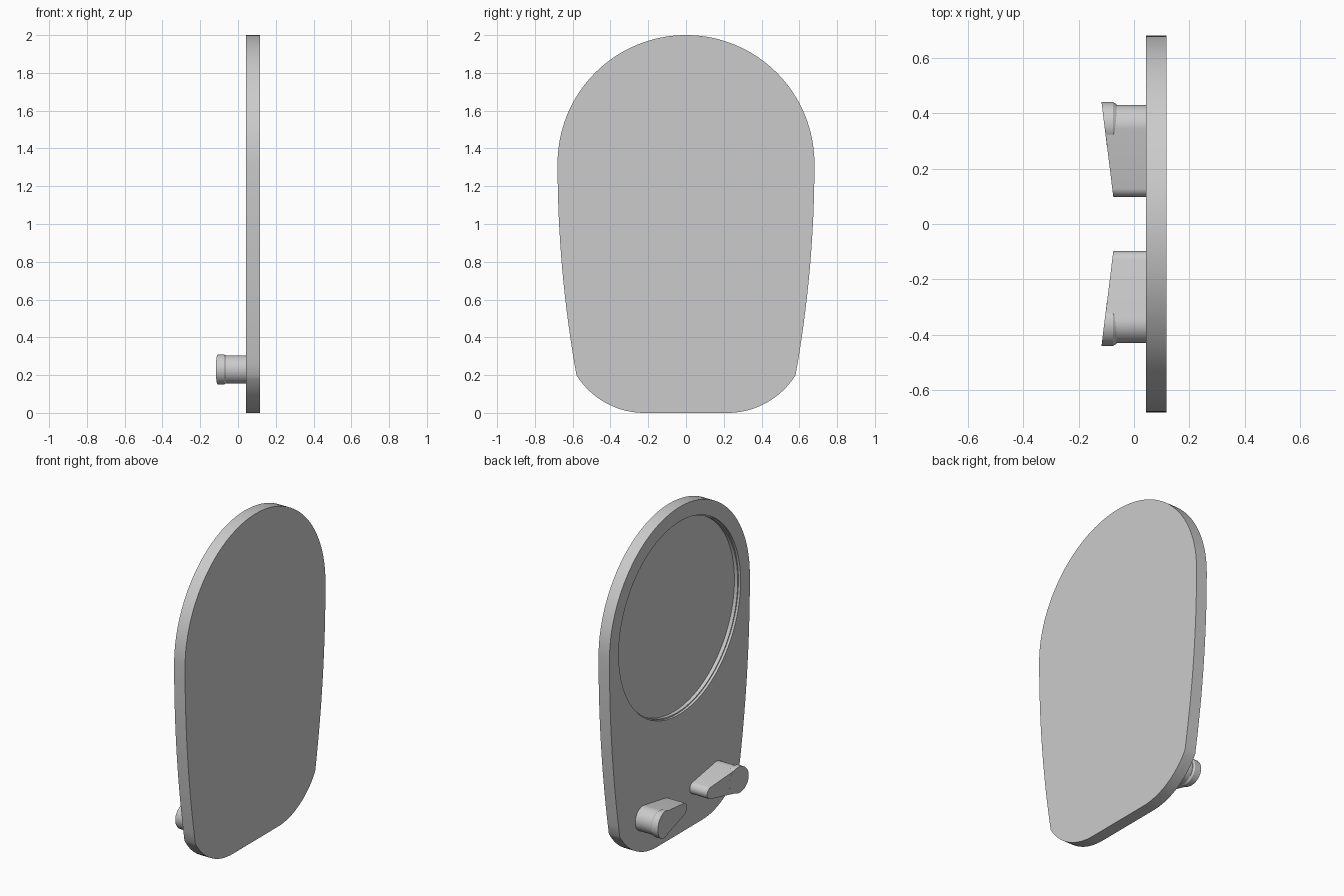
import bpy, bmesh, math

if "Cube" in bpy.data.objects:
    bpy.data.objects.remove(bpy.data.objects["Cube"])

grey = bpy.data.materials.new("plain grey")
grey.use_nodes = True
grey.diffuse_color = (0.6, 0.6, 0.6, 1)
grey.node_tree.nodes["Principled BSDF"].inputs["Base Color"].default_value = (0.6, 0.6, 0.6, 1)

FRONT, BACK = 0.117, 0.043   # x of the plain face and of the recessed face
ARCH_Z, ARCH_R = 1.32, 0.68


def arc(cy, cz, r, start, end, n):
    """Points (y, z) on an arc, angles in degrees."""
    angles = [math.radians(start + (end - start) * i / n) for i in range(n + 1)]
    return [(cy + r * math.cos(a), cz + r * math.sin(a)) for a in angles]


def circle(cy, cz, r, n=96):
    return arc(cy, cz, r, 0, 360, n)[:-1]


def add_loop(bm, points, x):
    """Add a ring of vertices; x is a number or a function of y."""
    return [bm.verts.new((x(y) if callable(x) else x, y, z)) for y, z in points]


def bridge(bm, a, b):
    for i in range(len(a)):
        j = (i + 1) % len(a)
        bm.faces.new((a[i], a[j], b[j], b[i]))


def finish(bm, name):
    bmesh.ops.recalc_face_normals(bm, faces=bm.faces[:])
    mesh = bpy.data.meshes.new(name)
    bm.to_mesh(mesh)
    bm.free()
    mesh.materials.append(grey)
    obj = bpy.data.objects.new(name, mesh)
    bpy.context.collection.objects.link(obj)
    bpy.ops.object.select_all(action='DESELECT')
    obj.select_set(True)
    bpy.context.view_layer.objects.active = obj
    bpy.ops.object.shade_smooth_by_angle(angle=math.radians(30))
    return obj


def loft(name, sections):
    """Closed solid through a list of (points, x) sections."""
    bm = bmesh.new()
    loops = [add_loop(bm, pts, x) for pts, x in sections]
    for a, b in zip(loops, loops[1:]):
        bridge(bm, a, b)
    bm.faces.new(loops[0])
    bm.faces.new(loops[-1])
    return finish(bm, name)


# Plate outline: rounded bottom corner, bowed side, half of the arch, then mirrored
side_r = 6.32
corner = arc(0.22, 0.424, 0.424, -90, -32, 16)
low = math.degrees(math.asin((0.2 - ARCH_Z) / side_r))
side = arc(ARCH_R - side_r, ARCH_Z, side_r, low, 0, 16)
top = arc(0, ARCH_Z, ARCH_R, 0, 90, 32)
half = corner[:-1] + side + top[1:]
outline = half + [(-y, z) for y, z in reversed(half[:-1])]

# Plate with a stepped round recess
bm = bmesh.new()
plain = add_loop(bm, outline, FRONT)
rim = add_loop(bm, outline, BACK)
bm.faces.new(plain)
bridge(bm, plain, rim)
rings = [add_loop(bm, circle(0, ARCH_Z, r), x)
         for r, x in ((0.59, BACK), (0.59, 0.058), (0.583, 0.058), (0.583, 0.08))]
for a, b in zip(rings, rings[1:]):
    bridge(bm, a, b)
bm.faces.new(rings[-1])
border = []
for loop in (rim, rings[0]):
    border += [bm.edges.get((loop[i - 1], loop[i])) for i in range(len(loop))]
bmesh.ops.triangle_fill(bm, edges=border, use_beauty=True)
finish(bm, "plate")

# Two tapered pegs with slanted ends and a lip on the outer end
PEG_Z, OUT_Y, OUT_R, IN_Y, IN_R = 0.23, 0.355, 0.075, 0.135, 0.037
tilt = math.degrees(math.acos((OUT_R - IN_R) / (OUT_Y - IN_Y)))
# arcs meet along the common tangents of the two end circles
peg = (arc(OUT_Y, PEG_Z, OUT_R, -(180 - tilt), 180 - tilt, 32)
       + arc(IN_Y, PEG_Z, IN_R, 180 - tilt, 180 + tilt, 20))


def slant(y):
    return -0.075 - (abs(y) - 0.1) * 0.123


for name, s in (("back", 1), ("front", -1)):
    def flip(points):
        return [(s * y, z) for y, z in points]

    loft(name + "_peg", [(flip(peg), BACK), (flip(peg), slant)])
    neck = flip(circle(0.36, PEG_Z, 0.073, 48))
    lip = flip(circle(0.36, PEG_Z, 0.08, 48))
    loft(name + "_peg_lip", [(neck, -0.064), (lip, -0.075),
                             (lip, lambda y: slant(y) - 0.0005)])
